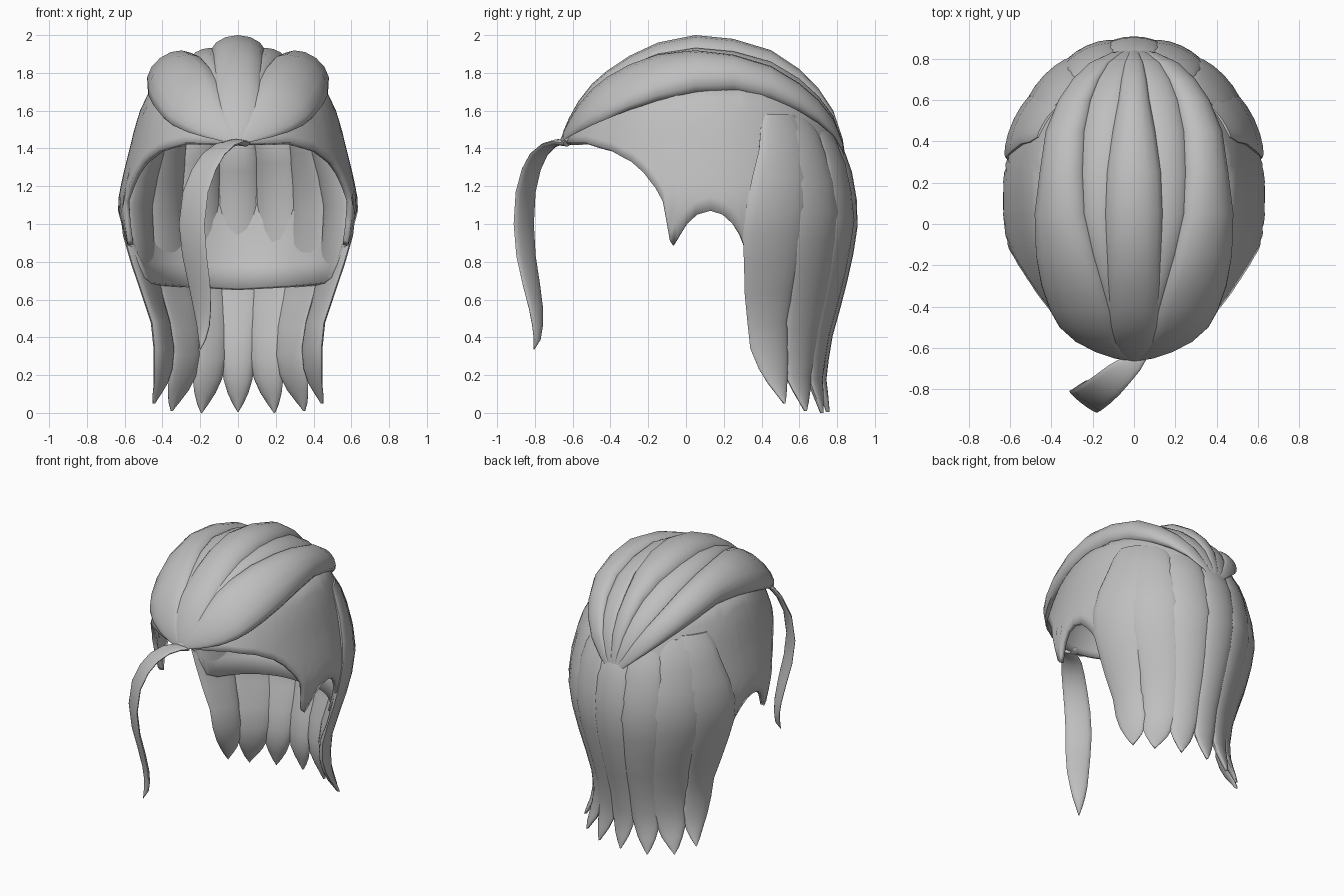
import bpy, bmesh, math
from mathutils import Vector

if "Cube" in bpy.data.objects:
    bpy.data.objects.remove(bpy.data.objects["Cube"])

hair = bpy.data.materials.new("hair_grey")
hair.diffuse_color = (0.52, 0.52, 0.52, 1)
hair.use_nodes = True
hair.node_tree.nodes["Principled BSDF"].inputs["Base Color"].default_value = hair.diffuse_color


def table(tab, x):
    """Linear lookup in a list of (x, value) pairs sorted by x."""
    if x <= tab[0][0]:
        return tab[0][1]
    for (x0, v0), (x1, v1) in zip(tab, tab[1:]):
        if x <= x1:
            return v0 + (v1 - v0) * (x - x0) / (x1 - x0)
    return tab[-1][1]


def finish(name, bm, recalc=True, angle=50):
    bmesh.ops.remove_doubles(bm, verts=bm.verts, dist=0.0005)
    if recalc:
        bmesh.ops.recalc_face_normals(bm, faces=bm.faces)
    me = bpy.data.meshes.new(name)
    bm.to_mesh(me)
    bm.free()
    me.materials.append(hair)
    me.shade_smooth()
    me.set_sharp_from_angle(angle=math.radians(angle))
    ob = bpy.data.objects.new(name, me)
    bpy.context.collection.objects.link(ob)
    return ob


def skin(name, rings):
    """Closed tube through rings of points."""
    bm = bmesh.new()
    vr = [[bm.verts.new(p) for p in r] for r in rings]
    n = len(vr[0])
    for a, b in zip(vr, vr[1:]):
        for k in range(n):
            bm.faces.new((a[k], a[(k + 1) % n], b[(k + 1) % n], b[k]))
    bm.faces.new(vr[0])
    bm.faces.new(vr[-1][::-1])
    return finish(name, bm)


def lens(n=8):
    """Lens section: (u across, height outward 0..1, is_outer)."""
    us = [-math.cos(math.pi * i / n) for i in range(n + 1)]
    pts = [(u, math.sqrt(max(0, 1 - u * u)), True) for u in us]
    return pts + [(u, math.sqrt(max(0, 1 - u * u)), False) for u in us[-2:0:-1]]


SECTION = lens()

# --- Cap: thin shell with face opening, sideburn tabs and nape ---
cap_scale = [(0.62, .81), (0.7, .85), (0.9, .95), (1.1, 1), (1.25, .985), (1.42, .94),
             (1.5, .9), (1.6, .84), (1.7, .735), (1.77, .5), (1.8, .3), (1.82, 0)]
cap_narrow = [(1.1, 1), (1.25, .97), (1.42, .945), (1.6, .965), (1.7, 1)]
cap_edge = [(0, 1.43), (30, 1.43), (47, 1.39), (58, 1.33), (64, 1.27), (69, 1.19),
            (72, 1.12), (73.2, 1.0), (74, .91), (75.2, .885), (77, .92), (81, 1.0),
            (85, 1.05), (90, 1.07), (95, 1.05), (99.5, 1.0), (103, .94), (106, .86),
            (111, .71), (118, .68), (180, .65)]
half = sorted({float(a) for a in range(0, 181, 6) if a != 72}
              | {float(a) for a, z in cap_edge})
azimuths = half + [360 - a for a in half[-2:0:-1]]
bm = bmesh.new()
ROWS = 16
cols = []
for a in azimuths:
    ph = math.radians(a)
    z0 = table(cap_edge, min(a, 360 - a))
    col = []
    for i in range(ROWS + 1):
        z = z0 + (1.82 - z0) * math.sin(i / ROWS * math.pi / 2)
        f = table(cap_scale, z)
        depth = 0.82 if math.cos(ph) > 0 else 0.73
        col.append(bm.verts.new((0.64 * f * table(cap_narrow, z) * math.sin(ph),
                                 0.13 - depth * f * math.cos(ph), z)))
    cols.append(col)
for a, b in zip(cols, cols[1:] + cols[:1]):
    for i in range(ROWS):
        bm.faces.new((a[i], b[i], b[i + 1], a[i + 1]))
cap = finish("cap_shell", bm, recalc=False)
rim = cap.modifiers.new("thickness", 'SOLIDIFY')
rim.thickness = 0.03
rim.offset = -1

# --- Top strands: swept front to back between two gathered points ---
crest = [(-.665, 1.43), (-.65, 1.49), (-.62, 1.56), (-.57, 1.65), (-.5, 1.74), (-.42, 1.81),
         (-.3, 1.89), (-.15, 1.96), (.05, 2.0), (.25, 1.98), (.45, 1.92), (.6, 1.82),
         (.7, 1.72), (.78, 1.6), (.83, 1.45), (.85, 1.31)]
spread = [(-.66, 1.6), (-.55, 1.33), (-.4, 1.17), (-.2, 1.06), (.05, 1.02)]


def top_strand(name, lo, hi, edge, bulge, side=1):
    rings = []
    for y, z in crest:
        base = 1.42 - 0.12 * (y + .66) / 1.51
        h = max(z - base, 0.01)
        a0, a1 = table(lo, y), table(hi, y)
        ring = []
        for u, w, outer in SECTION:
            al = math.radians((a0 + a1) / 2 + u * (a1 - a0) / 2)
            r = h * (edge + ((bulge - edge) * w if outer else -0.12 * w))
            ring.append((side * table(spread, y) * r * math.sin(al), y,
                         base + r * math.cos(al)))
        rings.append(ring)
    return skin(name, rings)


middle = [(-.6, 24), (-.45, 18), (-.2, 15.5), (.2, 15), (.6, 10)]
top_strand("top_strand_centre", [(y, -a) for y, a in middle], middle, .85, 1.0)
for side, tag in ((1, "right"), (-1, "left")):
    top_strand("top_strand_inner_" + tag, [(0, 9), (.6, 6)],
               [(-.4, 18), (0, 28), (.6, 30)], .85, .93, side)
    top_strand("top_strand_outer_" + tag, [(-.4, 14), (0, 23), (.6, 27)],
               [(-.6, 70), (-.3, 61), (0, 54), (.25, 49.5), (.6, 50)], .88, 1.03, side)

# --- Hanging strands round the back, tapering to points ---
radius_x = [(0, .63), (.05, .605), (.15, .54), (.3, .49), (.5, .5), (.7, .57), (.9, .635),
            (1.1, .665), (1.3, .64), (1.45, .6), (1.6, .55)]
radius_y = [(0, .655), (.2, .62), (.4, .65), (.6, .705), (.8, .755), (1.05, .793),
            (1.3, .75), (1.5, .67), (1.6, .62)]
taper = [(0, .02), (.04, .22), (.1, .48), (.18, .74), (.28, .93), (.5, 1), (.9, 1),
         (1.2, 1), (1.45, .9), (1.6, .8)]
inner_depth = [(.4, .05), (.6, .03), (.75, .035), (.92, .085)]


def back_strand(name, centre, width, top, tip, side=1):
    levels = [tip + (top - tip) * t for t in
              (0, .03, .07, .12, .19, .28, .38, .48, .58, .68, .78, .88, .95, 1)]
    rings = []
    for z in levels:
        c, w = table(centre, z), table(width, z) * table(taper, z - tip)
        close = .45 if z == top else 1
        thick = close * (.25 + .75 * table(taper, z - tip))
        ring = []
        for u, b, outer in SECTION:
            a = math.radians(c + u * w * (.8 if z == top else 1))
            off = (.025 if outer else -table(inner_depth, z)) * b * thick - .02
            ring.append((side * (table(radius_x, z) + off) * math.cos(a),
                         .12 + (table(radius_y, z) + off) * math.sin(a), z))
        rings.append(ring)
    return skin(name, rings)


back_strand("back_strand_centre", [(0, 90)], [(0, 12)], 1.45, .005)
for side, tag in ((1, "right"), (-1, "left")):
    back_strand("back_strand_inner_" + tag, [(0, 71.5), (1, 70)], [(0, 12.5)], 1.5, .0, side)
    back_strand("back_strand_outer_" + tag, [(0, 54.5), (.5, 51.5), (1, 49)], [(0, 14)],
                1.56, .01, side)
    back_strand("side_strand_" + tag,
                [(.05, 40), (.2, 36), (.4, 30), (.6, 28), (1, 27.5), (1.2, 31), (1.4, 36),
                 (1.58, 39)],
                [(.3, 12), (.5, 11), (.7, 12.5), (1, 14), (1.3, 14)], 1.58, .05, side)

# --- Loose front lock: curved ribbon falling from the front knot ---
lock = [(.04, -.63, 1.43, .03), (-.01, -.675, 1.437, .052), (-.07, -.725, 1.42, .067),
        (-.13, -.78, 1.37, .076), (-.18, -.82, 1.29, .081), (-.225, -.85, 1.17, .085),
        (-.245, -.86, 1.0, .086), (-.23, -.848, .83, .082), (-.205, -.82, .68, .073),
        (-.19, -.795, .55, .058), (-.185, -.787, .46, .042), (-.19, -.79, .39, .022),
        (-.2, -.805, .335, .002)]
across = Vector((.79, -.61, 0))
rings = []
for i, (x, y, z, w) in enumerate(lock):
    p, q = lock[max(i - 1, 0)], lock[min(i + 1, len(lock) - 1)]
    out = across.cross(Vector(q[:3]) - Vector(p[:3])).normalized()
    rings.append([Vector((x, y, z)) + across * (u * w)
                  + out * (b * min(.02, w) * (1 if outer else -.6))
                  for u, b, outer in SECTION])
skin("front_lock", rings)

# --- Small knot where the front strands gather ---
bm = bmesh.new()
bmesh.ops.create_uvsphere(bm, u_segments=12, v_segments=8, radius=1)
bmesh.ops.scale(bm, verts=bm.verts, vec=(.05, .035, .03))
bmesh.ops.translate(bm, verts=bm.verts, vec=(0, -.63, 1.445))
finish("front_knot", bm)
